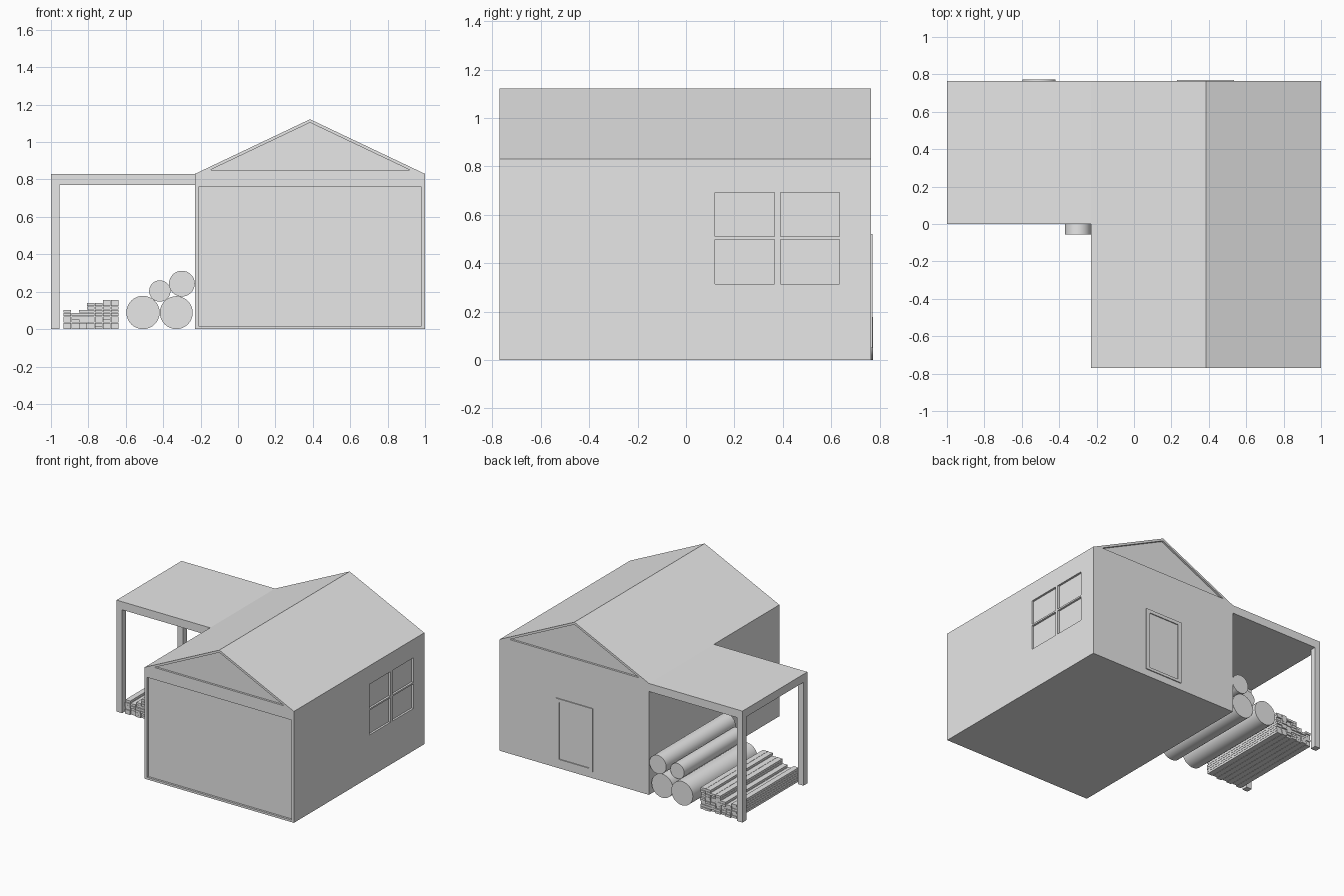
import bpy, bmesh, math, random
from mathutils import Vector

if "Cube" in bpy.data.objects:
    bpy.data.objects.remove(bpy.data.objects["Cube"])

random.seed(4)
grey = bpy.data.materials.new("plain grey")
grey.diffuse_color = (0.8, 0.8, 0.8, 1)
grey.use_nodes = True
grey.node_tree.nodes["Principled BSDF"].inputs["Base Color"].default_value = grey.diffuse_color

FRONT, BACK = -0.77, 0.764          # house ends
LEFT, RIGHT = -0.23, 1.0            # house side walls
EAVE, RIDGE, MID = 0.83, 1.122, 0.385


def finish(name, bm):
    bmesh.ops.recalc_face_normals(bm, faces=bm.faces)
    me = bpy.data.meshes.new(name)
    bm.to_mesh(me)
    bm.free()
    me.materials.append(grey)
    ob = bpy.data.objects.new(name, me)
    bpy.context.collection.objects.link(ob)
    return ob


def add_prism(bm, profile, y0, y1):
    """Extrude an (x, z) outline along y."""
    face = bm.faces.new([bm.verts.new((x, y0, z)) for x, z in profile])
    ext = bmesh.ops.extrude_face_region(bm, geom=[face])
    verts = [v for v in ext["geom"] if isinstance(v, bmesh.types.BMVert)]
    bmesh.ops.translate(bm, verts=verts, vec=Vector((0, y1 - y0, 0)))


def add_box(bm, x0, x1, y0, y1, z0, z1):
    add_prism(bm, [(x0, z0), (x1, z0), (x1, z1), (x0, z1)], y0, y1)


def box(name, *size):
    bm = bmesh.new()
    add_box(bm, *size)
    return finish(name, bm)


def cut(target, cutter):
    """Subtract the cutter from the target and discard it."""
    mod = target.modifiers.new("recess", "BOOLEAN")
    mod.operation = "DIFFERENCE"
    mod.solver = "EXACT"
    mod.object = cutter
    bpy.context.view_layer.objects.active = target
    bpy.ops.object.modifier_apply(modifier=mod.name)
    bpy.data.objects.remove(cutter)


# House body with pitched roof
bm = bmesh.new()
add_prism(bm, [(LEFT, 0), (RIGHT, 0), (RIGHT, EAVE), (MID, RIDGE), (LEFT, EAVE)], FRONT, BACK)
house = finish("house", bm)

# Recesses: both gables, garage door and the four window panes
D = 0.015
bm = bmesh.new()
gable = [(-0.15, 0.85), (0.92, 0.85), (MID, 1.104)]
add_prism(bm, gable, FRONT - 0.1, FRONT + D)
add_prism(bm, gable, BACK - D, BACK + 0.1)
add_box(bm, -0.21, 0.982, FRONT - 0.1, FRONT + D, 0.016, 0.76)
for y0, y1 in ((0.12, 0.365), (0.39, 0.635)):
    for z0, z1 in ((0.315, 0.498), (0.51, 0.692)):
        add_box(bm, RIGHT - D, RIGHT + 0.1, y0, y1, z0, z1)
cutter = finish("recess_cutter", bm)
cutter.hide_render = True
cut(house, cutter)

# Back door frame around a sunken door panel
bm = bmesh.new()
yo = BACK + 0.007
add_box(bm, 0.23, 0.258, BACK, yo, 0.05, 0.52)
add_box(bm, 0.507, 0.535, BACK, yo, 0.05, 0.52)
add_box(bm, 0.258, 0.507, BACK, yo, 0.495, 0.52)
add_box(bm, 0.258, 0.507, BACK, yo, 0.05, 0.07)
finish("door_frame", bm)

# Side shelter: flat roof on two posts
box("shelter_roof", -1, LEFT, 0, BACK, 0.77, EAVE)
box("front_post", -1, -0.955, 0, 0.045, 0, 0.77)
box("back_post", -1, -0.955, BACK - 0.045, BACK, 0, 0.77)

# Stacked logs: x, z, radius, front end, back end
logs = [(-0.508, 0.089, 0.089, 0.01, 0.772),
        (-0.33, 0.088, 0.088, 0.0, 0.75),
        (-0.418, 0.204, 0.057, 0.0, 0.70),
        (-0.30, 0.243, 0.069, -0.055, 0.76)]
for i, (x, z, r, y0, y1) in enumerate(logs):
    bpy.ops.mesh.primitive_cylinder_add(vertices=32, radius=r, depth=y1 - y0,
                                        location=(x, (y0 + y1) / 2, z),
                                        rotation=(math.pi / 2, 0, 0))
    log = bpy.context.object
    log.name = f"log_{i + 1}"
    log.data.materials.append(grey)
    bpy.ops.object.shade_smooth_by_angle(angle=math.radians(30))

# Plank pile: seven columns of loosely aligned boards
bm = bmesh.new()
W, T = 0.0425, 0.0175
for col, layers in enumerate((6, 5, 6, 8, 8, 9, 9)):
    x = -0.935 + col * W
    for n in range(layers):
        s = random.uniform(-0.008, 0.008)
        add_box(bm, x + 0.001, x + W - 0.001, 0.01 + s, 0.742 + s, n * T, (n + 1) * T - 0.0015)
finish("plank_pile", bm)
